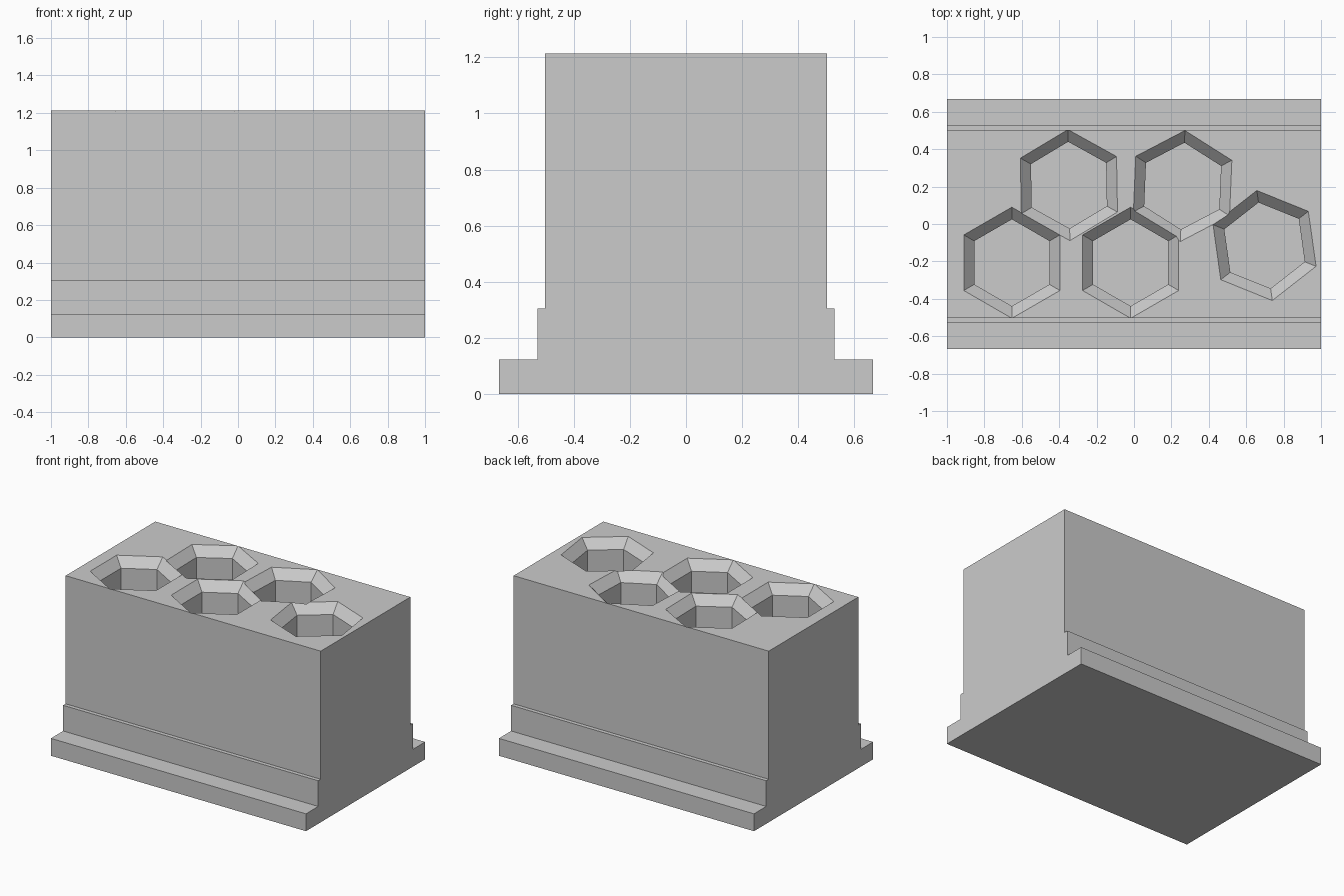
import bpy, bmesh
from math import cos, sin, pi, radians

cube = bpy.data.objects.get("Cube")
if cube:
    bpy.data.objects.remove(cube, do_unlink=True)

TOP = 1.213      # top of the block
FLOOR = 0.3      # bottom of the hex sockets
OUTER, INNER, CHAMFER = 0.297, 0.232, 0.065

grey = bpy.data.materials.new("light grey")
grey.use_nodes = True
colour = (0.6, 0.6, 0.6, 1)
grey.diffuse_color = colour
grey.node_tree.nodes["Principled BSDF"].inputs["Base Color"].default_value = colour


def loft(name, rings):
    """Solid through a list of matching closed rings of points."""
    bm = bmesh.new()
    loops = [[bm.verts.new(p) for p in ring] for ring in rings]
    n = len(loops[0])
    for a, b in zip(loops, loops[1:]):
        for i in range(n):
            j = (i + 1) % n
            bm.faces.new((a[i], a[j], b[j], b[i]))
    bm.faces.new(loops[0])
    bm.faces.new(loops[-1])
    bmesh.ops.recalc_face_normals(bm, faces=bm.faces)
    mesh = bpy.data.meshes.new(name)
    bm.to_mesh(mesh)
    bm.free()
    mesh.materials.append(grey)
    obj = bpy.data.objects.new(name, mesh)
    bpy.context.collection.objects.link(obj)
    return obj


# Block with stepped foot flanges, one profile extruded along x
half = [(0.667, 0), (0.667, 0.123), (0.53, 0.123), (0.53, 0.305),
        (0.502, 0.305), (0.502, TOP)]
profile = half + [(-y, z) for y, z in reversed(half)]
block = loft("socket_block", [[(x, y, z) for y, z in profile] for x in (-1, 1)])

# Chamfered hexagonal sockets: centre x, centre y, turn in degrees
sockets = [(-0.653, -0.207, 0), (-0.348, 0.208, 1), (-0.018, -0.207, 0),
           (0.26, 0.203, -2.4), (0.698, -0.115, 8)]
# Cutter sections: radius and height, widened above the top at the same slope
sections = [(INNER, FLOOR), (INNER, TOP - CHAMFER), (OUTER + 0.02, TOP + 0.02)]

cutters = []
for cx, cy, turn in sockets:
    angles = [pi / 2 + radians(turn) + k * pi / 3 for k in range(6)]
    rings = [[(cx + r * cos(a), cy + r * sin(a), z) for a in angles]
             for r, z in sections]
    cutter = loft("socket_cutter", rings)
    cutter.hide_render = True
    cutters.append(cutter)
    cut = block.modifiers.new("socket", "BOOLEAN")
    cut.operation = "DIFFERENCE"
    cut.solver = "EXACT"
    cut.object = cutter

# Apply the cuts and discard the cutters
bpy.context.view_layer.update()
graph = bpy.context.evaluated_depsgraph_get()
result = bpy.data.meshes.new_from_object(block.evaluated_get(graph))
block.modifiers.clear()
block.data = result
for cutter in cutters:
    bpy.data.objects.remove(cutter, do_unlink=True)
